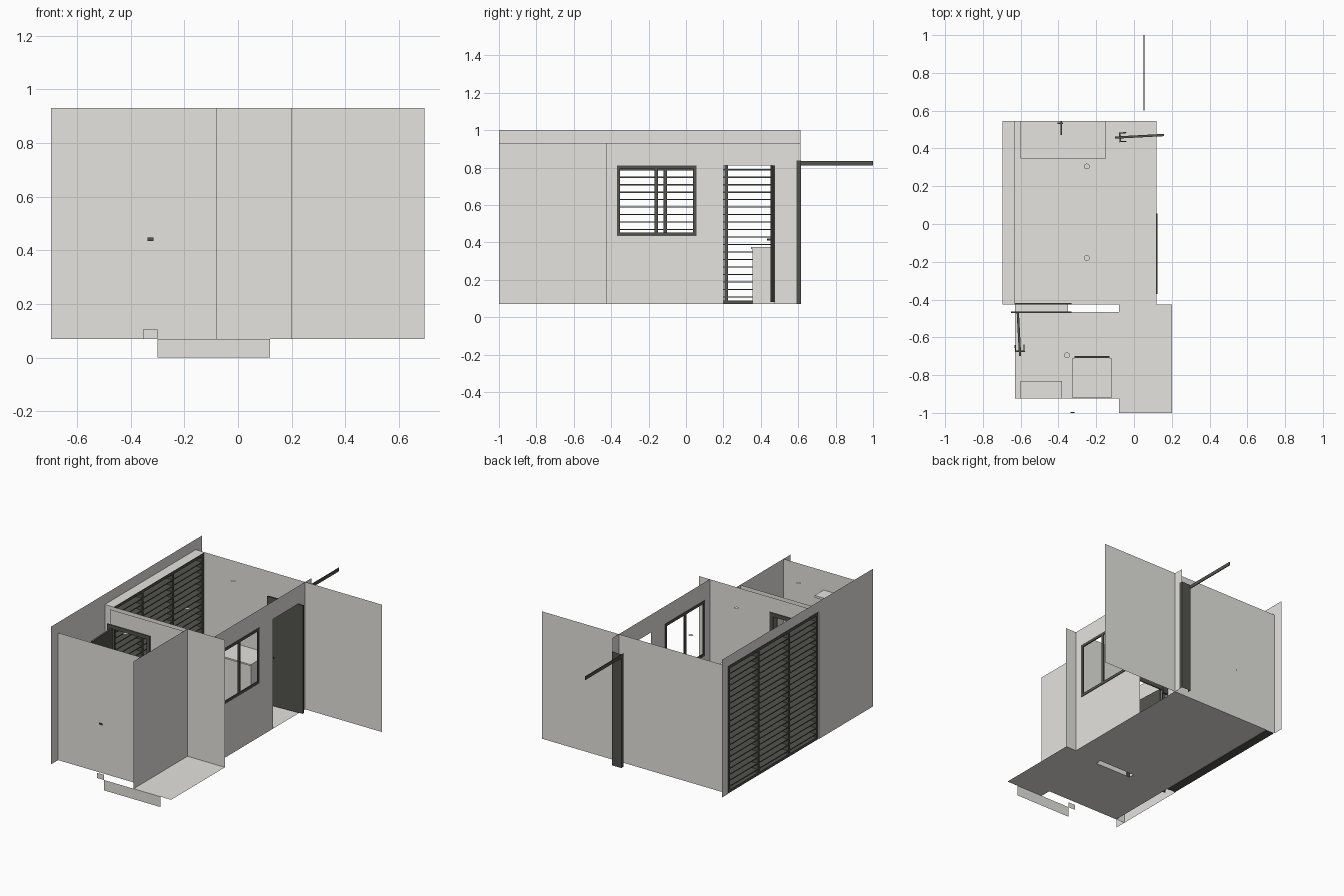
import bpy, bmesh, math
from mathutils import Matrix, Vector

cube = bpy.data.objects.get("Cube")
if cube:
    bpy.data.objects.remove(cube, do_unlink=True)


def material(name, colour):
    m = bpy.data.materials.new(name)
    m.use_nodes = True
    m.diffuse_color = (*colour, 1)
    m.node_tree.nodes["Principled BSDF"].inputs["Base Color"].default_value = (*colour, 1)
    return m


PLASTER = material("light grey plaster", (0.78, 0.77, 0.735))
METAL = material("dark grey metal", (0.085, 0.088, 0.074))
BASE, TOP, HEAD = 0.07, 0.93, 0.81
SIDE, BACK = 0.12, 0.545


def finish(name, bm, mat):
    mesh = bpy.data.meshes.new(name)
    bm.to_mesh(mesh)
    bm.free()
    mesh.materials.append(mat)
    ob = bpy.data.objects.new(name, mesh)
    bpy.context.scene.collection.objects.link(ob)
    return ob


def sheet(name, axis, pos, a, b, holes=(), mat=PLASTER):
    """Thin panel across one axis; holes are (a0, a1, b0, b1) openings."""
    bm = bmesh.new()
    us = sorted({*a, *[v for h in holes for v in h[:2]]})
    vs = sorted({*b, *[v for h in holes for v in h[2:]]})

    def vert(u, v):
        co = [u, v]
        co.insert("xyz".index(axis), pos)
        return bm.verts.new(co)

    for u0, u1 in zip(us, us[1:]):
        for v0, v1 in zip(vs, vs[1:]):
            mu, mv = (u0 + u1) / 2, (v0 + v1) / 2
            if not any(h[0] < mu < h[1] and h[2] < mv < h[3] for h in holes):
                bm.faces.new([vert(u0, v0), vert(u1, v0), vert(u1, v1), vert(u0, v1)])
    bmesh.ops.remove_doubles(bm, verts=bm.verts, dist=1e-5)
    bmesh.ops.dissolve_limit(bm, angle_limit=0.01, verts=bm.verts, edges=bm.edges)
    return finish(name, bm, mat)


def add_box(bm, x, y, z):
    size = Vector((x[1] - x[0], y[1] - y[0], z[1] - z[0]))
    mid = Vector((sum(x), sum(y), sum(z))) / 2
    bmesh.ops.create_cube(bm, size=1, matrix=Matrix.Translation(mid) @ Matrix.Diagonal((*size, 1)))


def boxes(name, parts, mat=METAL):
    bm = bmesh.new()
    for part in parts:
        add_box(bm, *part)
    return finish(name, bm, mat)


# Floors
sheet("main_floor", "z", BASE, (-0.63, SIDE), (-0.425, BACK))
sheet("bathroom_floor", "z", BASE, (-0.63, -0.08), (-0.925, -0.465))
sheet("porch_floor", "z", BASE, (-0.08, 0.2), (-1, -0.425))
sheet("threshold", "z", BASE, (-0.63, -0.35), (-0.465, -0.425))
sheet("front_step", "y", -1, (-0.3, SIDE), (0, BASE))
sheet("small_step", "y", -1, (-0.355, -0.3), (BASE, 0.105))

# Outer walls
window = (-0.37, 0.055, 0.435, HEAD)
doorway = (0.2, 0.47, BASE, HEAD)
sheet("back_wall", "y", BACK, (-0.697, 0.695), (BASE, TOP))
sheet("front_wall", "y", -0.925, (-0.697, -0.08), (BASE, TOP))
sheet("window_wall", "x", SIDE, (-0.425, BACK), (BASE, TOP), (window, doorway))
sheet("window_wall_end", "x", SIDE, (BACK, 0.613), (BASE, TOP))
sheet("porch_wall", "x", -0.08, (-1, -0.425), (BASE, TOP))
sheet("bathroom_outer_wall", "x", -0.697, (-1, -0.425), (BASE, TOP))
sheet("louver_wall_end", "x", -0.697, (BACK, 0.613), (BASE, TOP))
sheet("parapet", "x", -0.697, (-1, 0.613), (TOP, 1))
sheet("louver_lintel", "z", TOP, (-0.697, -0.63), (-0.425, BACK))

# Dividing wall with the bathroom doorway
inner_door = (-0.63, -0.35, BASE, HEAD)
sheet("dividing_wall", "y", -0.425, (-0.697, 0.2), (BASE, TOP), (inner_door,))
sheet("bathroom_back_wall", "y", -0.465, (-0.63, -0.08), (BASE, TOP), (inner_door,))


# Frames around openings
def frame(name, axis, pos, opening, mullions=(), sill=True, w=0.018, depth=0.008):
    a0, a1, b0, b1 = opening
    bars = [((a0, a0 + w), (b0, b1)), ((a1 - w, a1), (b0, b1)), ((a0, a1), (b1 - w, b1))]
    if sill:
        bars.append(((a0, a1), (b0, b0 + w)))
    bars += [((m - w / 2, m + w / 2), (b0, b1)) for m in mullions]
    d = (pos - depth / 2, pos + depth / 2)
    boxes(name, [(d, u, v) if axis == "x" else (u, d, v) for u, v in bars])


frame("window_frame", "x", SIDE, window, (-0.16,))
for side, y in (("inner", -0.468), ("outer", -0.423)):
    frame(f"bathroom_door_frame_{side}", "y", y, (-0.65, -0.33, BASE, HEAD + 0.02),
          sill=False, w=0.025)

# Louvered wall
frame("louver_frame", "x", -0.664, (-0.42, 0.54, BASE, 0.925), (-0.11, 0.215), depth=0.06)
pitch = 0.04
boxes("louver_slats", [((-0.69, -0.635), (-0.42, 0.54), (z, z + 0.006))
                       for z in [0.105 + pitch * i for i in range(20)]])


# Open doors with handles
def door(name, hinge, length, angle):
    bm = bmesh.new()
    add_box(bm, (0, length), (-0.006, 0.006), (0.08, HEAD))
    for side in (-1, 1):
        y = sorted((side * 0.006, side * 0.025))
        add_box(bm, (length - 0.03, length - 0.022), y, (0.41, 0.42))
        y = sorted((side * 0.02, side * 0.026))
        add_box(bm, (length - 0.06, length - 0.022), y, (0.41, 0.42))
    ob = finish(name, bm, METAL)
    ob.location = (*hinge, 0)
    ob.rotation_euler.z = math.radians(angle)


door("entrance_door", (0.158, 0.471), 0.258, 183)
door("bathroom_door", (-0.615, -0.47), 0.23, -87)

# Rear post and rail
sheet("rear_post_face", "y", 0.615, (0.053, 0.123), (BASE, 0.838), mat=METAL)
for side, x in (("left", 0.123), ("right", 0.053)):
    sheet(f"rear_post_{side}", "x", x, (0.592, 0.615), (BASE, 0.838), mat=METAL)
boxes("rear_rail", [((0.051, 0.056), (0.6, 1), (0.812, 0.835))])

# Kitchen counter and tap
boxes("counter", [((-0.6, -0.15), (0.355, BACK), (BASE, 0.365)),
                  ((-0.602, -0.148), (0.348, BACK), (0.365, 0.375))], PLASTER)
boxes("counter_tap", [((-0.39, -0.382), (0.47, BACK), (0.41, 0.418)),
                      ((-0.405, -0.375), (0.53, 0.537), (0.41, 0.418))])

# Bathroom fittings
boxes("shower_tray", [((-0.325, -0.12), (-0.92, -0.71), (BASE, 0.1))], PLASTER)
boxes("shower_rail", [((-0.315, -0.13), (-0.71, -0.7), (0.44, 0.45))])
boxes("wall_shelf", [((-0.6, -0.38), (-0.925, -0.83), (0.785, 0.8))], PLASTER)
boxes("outside_valve", [((-0.337, -0.315), (-1, -0.996), (0.435, 0.447))])

# Ceiling lamps
for i, (x, y) in enumerate([(-0.25, 0.305), (-0.25, -0.18), (-0.355, -0.695)]):
    bm = bmesh.new()
    bmesh.ops.create_circle(bm, cap_ends=True, segments=24, radius=0.015,
                            matrix=Matrix.Translation((x, y, TOP)))
    finish(f"ceiling_lamp_{i + 1}", bm, PLASTER)
